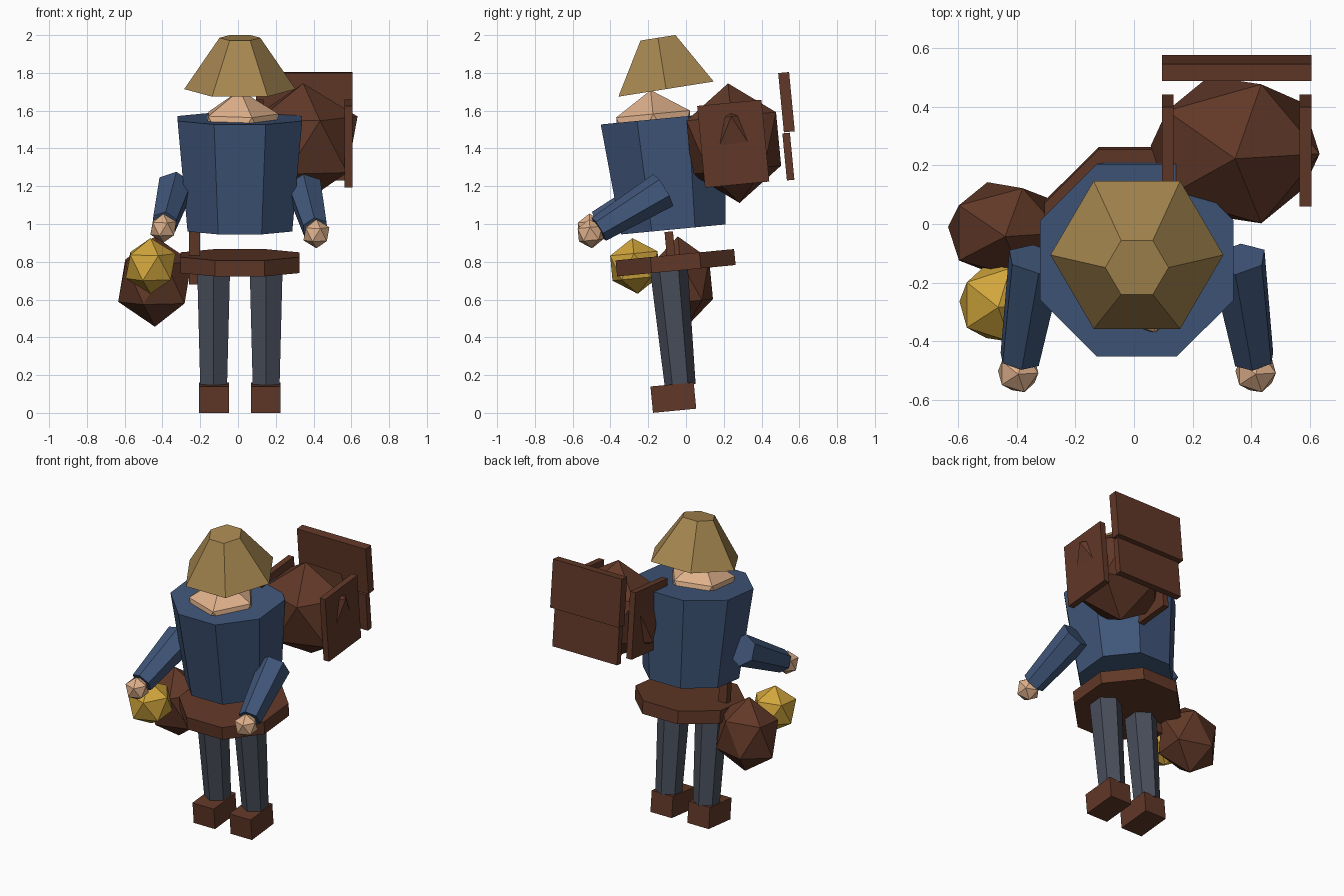
import bpy
import bmesh
from math import sin, cos, radians, tau
from mathutils import Vector, Matrix

old = bpy.data.objects.get("Cube")
if old:
    bpy.data.objects.remove(old, do_unlink=True)


def material(name, rgb):
    mat = bpy.data.materials.new(name)
    mat.use_nodes = True
    mat.diffuse_color = (*rgb, 1)
    mat.node_tree.nodes["Principled BSDF"].inputs["Base Color"].default_value = (*rgb, 1)
    return mat


BLUE = material("blue_cloth", (0.05, 0.092, 0.19))
BROWN = material("brown_leather", (0.12, 0.04, 0.021))
STRAW = material("straw", (0.38, 0.24, 0.08))
SKIN = material("skin", (0.74, 0.44, 0.26))
GOLD = material("gold", (0.64, 0.38, 0.045))
GREY = material("grey_trousers", (0.065, 0.075, 0.1))

# The whole figure leans forward by the same angle
LEAN = Matrix.Rotation(radians(5.5), 4, 'X')
MID = 0.01


def finish(name, bm, mat, centre, rot=LEAN):
    bmesh.ops.recalc_face_normals(bm, faces=bm.faces)
    mesh = bpy.data.meshes.new(name)
    bm.to_mesh(mesh)
    bm.free()
    mesh.materials.append(mat)
    obj = bpy.data.objects.new(name, mesh)
    obj.matrix_world = Matrix.Translation(centre) @ rot
    bpy.context.collection.objects.link(obj)
    return obj


def box(name, mat, centre, size):
    bm = bmesh.new()
    bmesh.ops.create_cube(bm, size=1)
    bmesh.ops.scale(bm, vec=size, verts=bm.verts)
    return finish(name, bm, mat, centre)


def ball(name, mat, centre, radii):
    bm = bmesh.new()
    bmesh.ops.create_icosphere(bm, subdivisions=1, radius=1)
    bmesh.ops.scale(bm, vec=radii, verts=bm.verts)
    return finish(name, bm, mat, centre)


def frustum(name, mat, centre, sides, low, high, height, phase=0, rot=LEAN):
    bm = bmesh.new()
    rings = []
    for radius, z in ((low, -height / 2), (high, height / 2)):
        angles = [radians(phase) + tau * i / sides for i in range(sides)]
        rings.append([bm.verts.new((radius * cos(a), radius * sin(a), z)) for a in angles])
        bm.faces.new(rings[-1])
    for i in range(sides):
        j = (i + 1) % sides
        bm.faces.new((rings[0][i], rings[0][j], rings[1][j], rings[1][i]))
    return finish(name, bm, mat, centre, rot)


# Body
frustum("torso", BLUE, (MID, -0.095, 1.265), 8, 0.3, 0.357, 0.59, 22.5)
frustum("belt", BROWN, (MID, -0.055, 0.795), 8, 0.341, 0.341, 0.085, 22.5)
ball("head", SKIN, (MID, -0.165, 1.48), (0.23, 0.23, 0.23))
frustum("hat", STRAW, (MID, -0.127, 1.85), 6, 0.295, 0.108, 0.275, 0,
        Matrix.Rotation(radians(9), 4, 'X'))

# Limbs, the right arm held slightly higher
for side, label, lift in ((1, "left", 0), (-1, "right", 0.03)):
    box(label + "_boot", BROWN, (MID + side * 0.137, -0.067, 0.081), (0.158, 0.23, 0.14))
    frustum(label + "_leg", GREY, (MID + side * 0.139, -0.06, 0.45), 6, 0.082, 0.1, 0.61, 30)
    shoulder = Vector((MID + side * 0.345, -0.12, 1.18 + lift / 3))
    wrist = Vector((MID + side * 0.4, -0.462, 0.972 + lift))
    axis = shoulder - wrist
    frustum(label + "_arm", BLUE, (shoulder + wrist) / 2, 6, 0.072, 0.1, axis.length,
            20 * side, axis.to_track_quat('Z', 'Y').to_matrix().to_4x4())
    ball(label + "_hand", SKIN, (MID + side * 0.405, -0.505, 0.948 + lift), (0.077, 0.077, 0.077))

# Things hanging from the belt
box("belt_strap", BROWN, (-0.23, -0.078, 0.82), (0.06, 0.045, 0.28))
ball("pouch", BROWN, (-0.44, -0.02, 0.695), (0.217, 0.18, 0.24))
ball("gold_nugget", GOLD, (-0.463, -0.27, 0.778), (0.148, 0.148, 0.148))

# Pack with boards on both sides and behind
ball("pack", BROWN, (0.345, 0.253, 1.428), (0.322, 0.28, 0.318))
for x, label in ((0.115, "inner"), (0.585, "outer")):
    box(label + "_side_board", BROWN, (x, 0.25, 1.425), (0.04, 0.342, 0.435))
box("upper_back_board", BROWN, (0.35, 0.532, 1.645), (0.51, 0.058, 0.315))
box("lower_back_board", BROWN, (0.35, 0.542, 1.357), (0.48, 0.04, 0.25))
